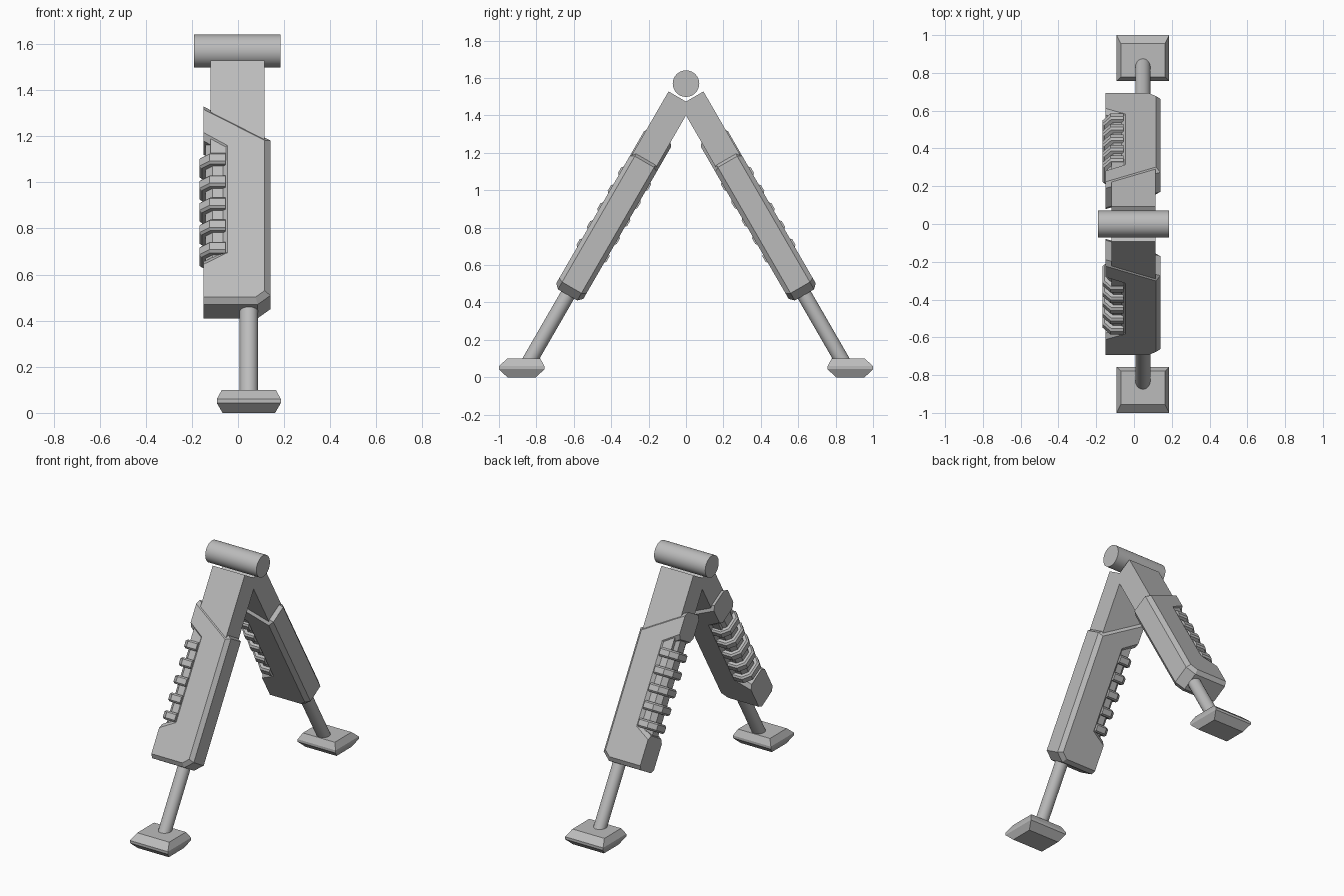
import bpy, bmesh, math
from mathutils import Matrix, Vector

if "Cube" in bpy.data.objects:
    bpy.data.objects.remove(bpy.data.objects["Cube"], do_unlink=True)

grey = bpy.data.materials.new("plain_grey")
grey.use_nodes = True
colour = (0.5, 0.5, 0.5, 1)
grey.diffuse_color = colour
grey.node_tree.nodes["Principled BSDF"].inputs["Base Color"].default_value = colour

# Leg frame: x across, t outward from the leg, s down along the leg from the hinge
A = math.radians(30)
HINGE_Z = 1.57
LEG = Matrix(((1, 0, 0, 0),
              (0, -math.cos(A), -math.sin(A), 0),
              (0, math.sin(A), -math.cos(A), HINGE_Z),
              (0, 0, 0, 1)))


def finish(bm, name, mirror=True, smooth=False):
    """Turn a bmesh into a grey object, optionally mirrored to the back."""
    bmesh.ops.recalc_face_normals(bm, faces=bm.faces)
    mesh = bpy.data.meshes.new(name)
    bm.to_mesh(mesh)
    bm.free()
    mesh.materials.append(grey)
    obj = bpy.data.objects.new(name, mesh)
    bpy.context.collection.objects.link(obj)
    if mirror:
        mod = obj.modifiers.new("other_leg", 'MIRROR')
        mod.use_axis = (False, True, False)
        mod.use_mirror_merge = False
    if smooth:
        bpy.ops.object.select_all(action='DESELECT')
        obj.select_set(True)
        bpy.context.view_layer.objects.active = obj
        bpy.ops.object.shade_smooth_by_angle(angle=math.radians(35))
    return obj


def prism(bm, points, depth):
    """Extrude a closed outline by a vector; returns the new edges of both ends."""
    start = bm.faces.new([bm.verts.new(p) for p in points])
    out = bmesh.ops.extrude_face_region(bm, geom=[start], use_keep_orig=True)
    end = [g for g in out["geom"] if isinstance(g, bmesh.types.BMFace)][0]
    bmesh.ops.translate(bm, verts=end.verts, vec=Vector(depth))
    return list(start.edges) + list(end.edges)


def chamfer(bm, edges, width):
    bmesh.ops.bevel(bm, geom=edges, offset=width, segments=1, profile=0.5, affect='EDGES')


def grip_section(back, front, side, inner, cut, s):
    """Block section with the two corners on the ribbed side cut off."""
    return [(inner, back, s), (side + cut, back, s), (side, back + cut, s),
            (side, front - cut, s), (side + cut, front, s), (inner, front, s)]


# Hinge pin across the top
bm = bmesh.new()
bmesh.ops.create_cone(bm, cap_ends=True, segments=32, radius1=0.071, radius2=0.071, depth=0.375,
                      matrix=Matrix.Translation((-0.003, 0, HINGE_Z)) @ Matrix.Rotation(math.pi / 2, 4, 'Y'))
finish(bm, "hinge_pin", mirror=False, smooth=True)

# Flat upper bars
bm = bmesh.new()
prism(bm, [(-0.12, -0.085, 0.083), (0.115, -0.085, 0.083),
           (0.115, 0.06, 0.083), (-0.12, 0.06, 0.083)], (0, 0, 0.5))
bm.transform(LEG)
finish(bm, "upper_bars")

# Handle housings with a slanted top and a notch on the ribbed side
SIDE = -0.15
outline = [(SIDE, 0.303), (0.14, 0.473), (0.14, 1.25), (0.085, 1.295), (SIDE, 1.295),
           (SIDE, 1.08), (-0.07, 1.035), (-0.07, 0.525), (SIDE, 0.475)]
bm = bmesh.new()
rims = prism(bm, [(x, -0.1, s) for x, s in outline], (0, 0.167, 0))
chamfer(bm, [e for e in rims if any(v.co.x > SIDE + 0.001 for v in e.verts)], 0.024)
bm.transform(LEG)
finish(bm, "handle_housings")

# Recessed cores inside the notches
bm = bmesh.new()
prism(bm, grip_section(-0.08, 0.048, -0.14, 0, 0.03, 0.45), (0, 0, 0.66))
bm.transform(LEG)
finish(bm, "grip_cores")

# Raised grip ribs
bm = bmesh.new()
for i in range(5):
    ends = prism(bm, grip_section(-0.108, 0.076, -0.167, -0.055, 0.043, 0.55 + 0.111 * i), (0, 0, 0.055))
    chamfer(bm, [e for e in ends if any(v.co.x < -0.06 for v in e.verts)], 0.01)
bm.transform(LEG)
finish(bm, "grip_ribs")

# Round lower rods
ROD_X = 0.047
bm = bmesh.new()
bmesh.ops.create_cone(bm, cap_ends=True, segments=24, radius1=0.04, radius2=0.04, depth=0.5,
                      matrix=LEG @ Matrix.Translation((ROD_X, -0.017, 1.48)))
finish(bm, "lower_rods", smooth=True)

# Feet: stacked rectangles, widest around the middle
bm = bmesh.new()
rings = []
for z, side, outer, inner in ((0, 0.025, 0.045, 0.045), (0.043, 0, 0, 0),
                              (0.06, 0, 0, 0), (0.1, 0.022, 0.045, 0.022)):
    w, y0, y1 = 0.139 - side, -1 + outer, -0.757 - inner
    rings.append([bm.verts.new(p) for p in ((ROD_X - w, y0, z), (ROD_X + w, y0, z),
                                            (ROD_X + w, y1, z), (ROD_X - w, y1, z))])
for low, high in zip(rings, rings[1:]):
    for i in range(4):
        j = (i + 1) % 4
        bm.faces.new((low[i], low[j], high[j], high[i]))
bm.faces.new(rings[0])
bm.faces.new(rings[-1])
finish(bm, "feet")
